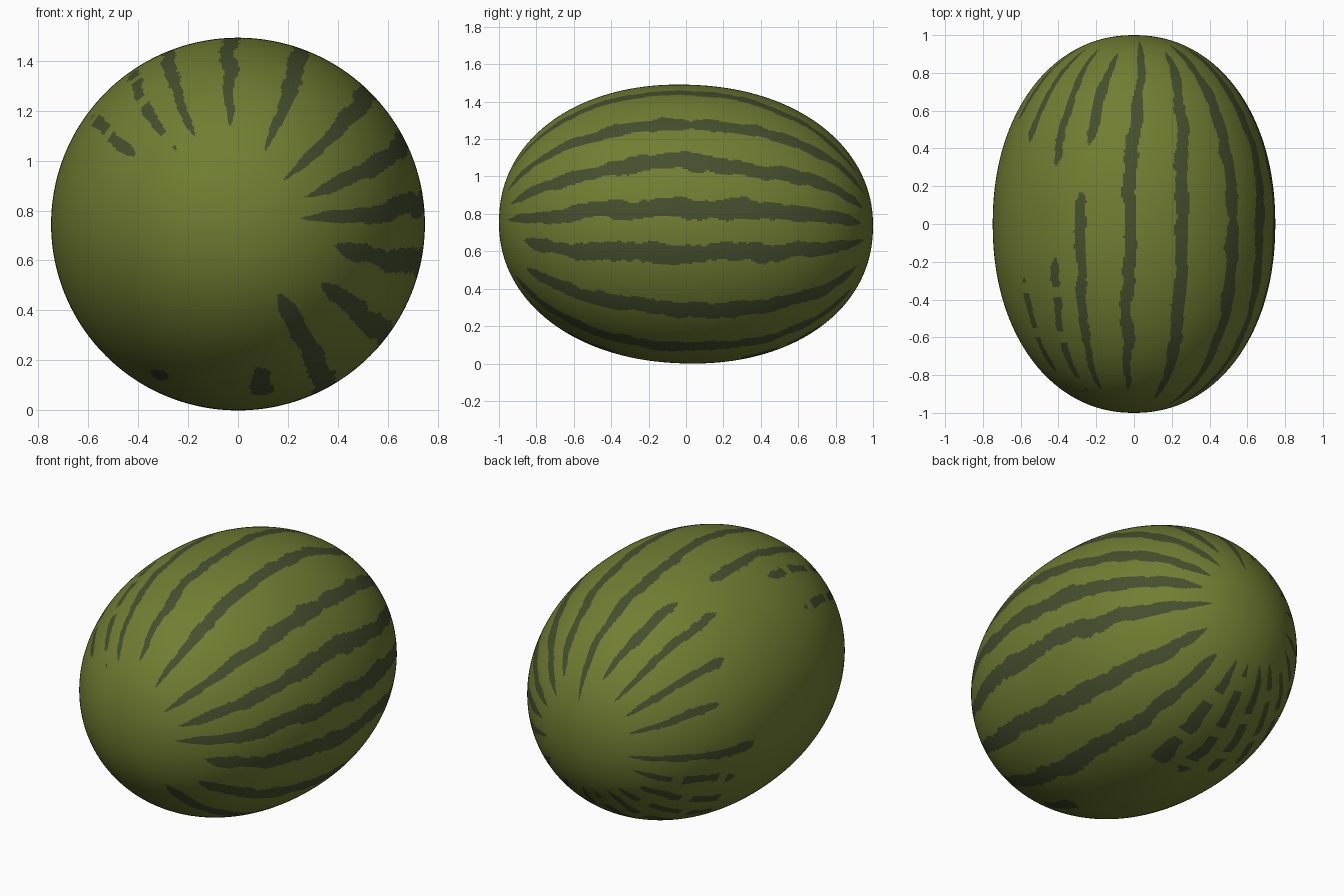
import bpy, bmesh, math
from mathutils import Matrix, Vector, noise

if "Cube" in bpy.data.objects:
    bpy.data.objects.remove(bpy.data.objects["Cube"])

RX, RY, RZ = 0.748, 1.0, 0.745     # half sizes of the melon
TILT = math.radians(-2.0)          # front end sits slightly higher

# Stripes: angle around the long axis (0 = +x, 90 = up), start y, end y
STRIPES = [
    (7, -.95, .93), (26, -.94, .94), (46, -.96, .94), (70, -.94, .90),
    (92, -.89, .96), (112, -.89, .15), (112, .40, .89), (125, -.89, -.20),
    (125, .29, .92), (143, -.80, -.30), (143, .42, .92), (161, .55, .93),
    (187, .36, .94), (-12, -.86, .95), (-38, -.84, .92), (-62, -.90, .90),
    (-82, -.62, -.35), (-117, -.46, -.33),
]
# Broken stripes underneath, at the back end only
STRIPES += [(a, 0.1 - a * 0.0022, 0.92) for a in range(-82, -165, -15)]


def material(name, rgb):
    m = bpy.data.materials.new(name)
    m.diffuse_color = (*rgb, 1.0)
    m.use_nodes = True
    m.node_tree.nodes["Principled BSDF"].inputs["Base Color"].default_value = m.diffuse_color
    return m


def wobble(y, seed, freq):
    return noise.noise(Vector((y * freq, seed * 7.31 + 0.4, 2.7)))


def centre_angle(a, y):
    """Stripes bow a little towards the front end and lean near the back top."""
    t = y / 0.9
    if t < 0:
        return a - 9 * max(-0.9, math.cos(math.radians(1.5 * (a - 20)))) * t * t \
            if -50 < a < 150 else a
    return a - 8 * t * t if 60 < a < 115 else a


def is_striped(angle, y):
    for i, (a, start, end) in enumerate(STRIPES):
        if not start < y < end:
            continue
        d = (angle - centre_angle(a, y) + 180) % 360 - 180
        if abs(d) > 10:
            continue
        # short gaps in the broken stripes of the far side
        broken = (a < -80 and y > 0) or (a in (125, 143) and y < 0)
        if broken and math.sin(y * 27 + a) > 0.75:
            continue
        half = 3.1 + 0.9 * math.cos(math.radians(a + 30))
        taper = min(1.0, math.sqrt(min(y - start, end - y) / 0.05))
        # the two edges waver independently
        side = 40 if d > 0 else 0
        edge = 1 + 0.45 * wobble(y, i + side, 9) + 0.25 * wobble(y, i + side, 24)
        if abs(d + 1.6 * wobble(y, i + 80, 5)) < half * edge * taper:
            return True
    return False


# Melon body: slightly blunt ellipsoid with its long axis on y
bm = bmesh.new()
bmesh.ops.create_uvsphere(bm, u_segments=480, v_segments=220, radius=1.0)
for v in bm.verts:
    x, y, z = v.co
    p = 2.12
    k = (abs(z) ** p + math.hypot(x, y) ** p) ** (-1 / p)
    v.co = (x * k * RX, z * k * RY, y * k * RZ)

# Paint stripes by direction around the long axis
for f in bm.faces:
    c = f.calc_center_median()
    f.material_index = int(is_striped(math.degrees(math.atan2(c.z, c.x)), c.y))
    f.smooth = True
bmesh.ops.recalc_face_normals(bm, faces=bm.faces)

# Tilt, then rest on the ground
bmesh.ops.transform(bm, matrix=Matrix.Rotation(TILT, 4, 'X'), verts=bm.verts)
low = min(v.co.z for v in bm.verts)
bmesh.ops.translate(bm, vec=(0, 0, -low), verts=bm.verts)

mesh = bpy.data.meshes.new("melon")
bm.to_mesh(mesh)
bm.free()
mesh.materials.append(material("rind green", (0.165, 0.208, 0.032)))
mesh.materials.append(material("stripe dark green", (0.060, 0.078, 0.027)))
melon = bpy.data.objects.new("melon", mesh)
bpy.context.collection.objects.link(melon)
